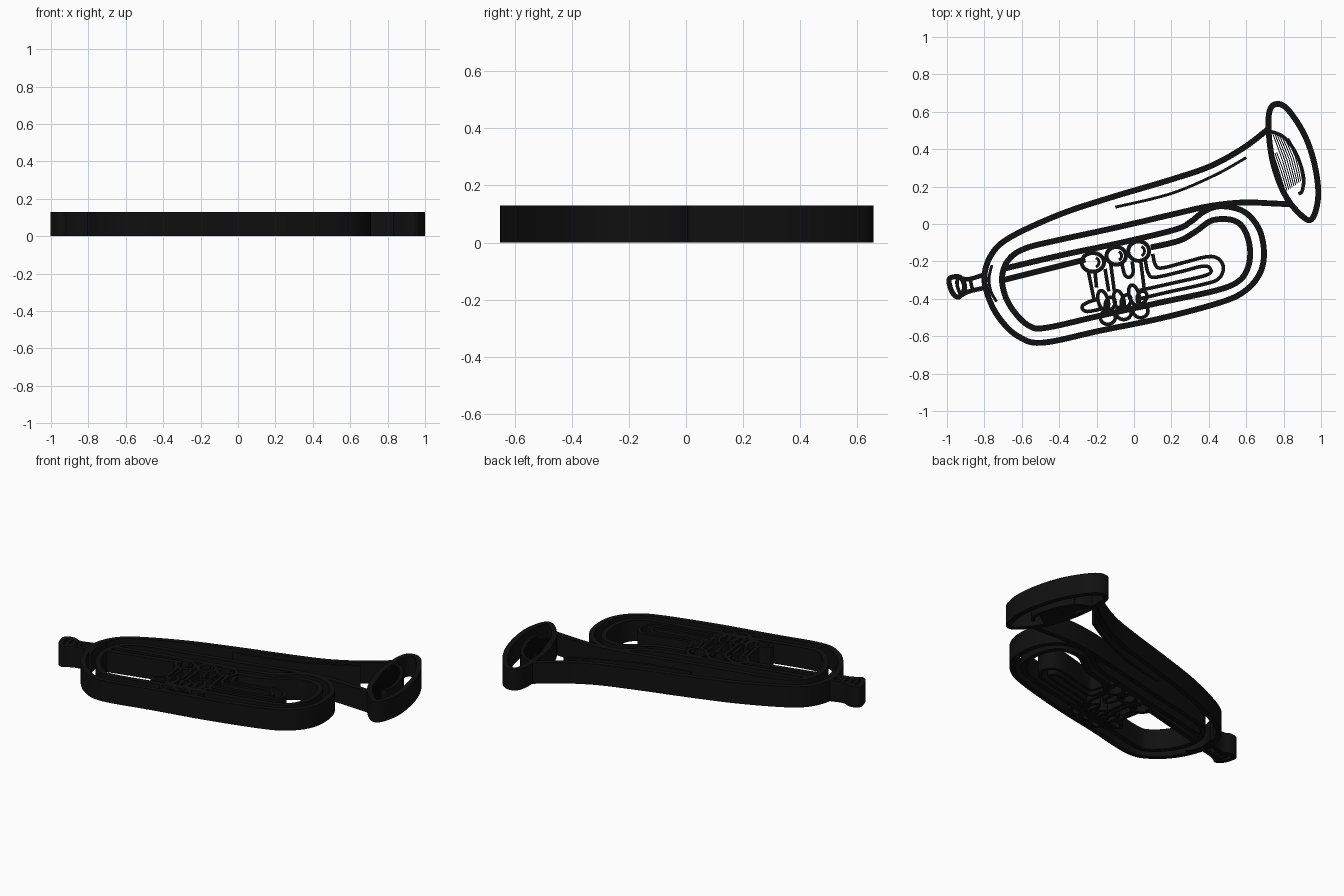
import bpy
import bmesh
import math
from mathutils import Vector

DEPTH = 0.13
THICK, MEDIUM, FINE, HAIR = .031, .019, .015, .005

default = bpy.data.objects.get("Cube")
if default:
    bpy.data.objects.remove(default, do_unlink=True)

black = bpy.data.materials.new("ink black")
black.use_nodes = True
black.diffuse_color = (.005, .005, .005, 1)
black.node_tree.nodes["Principled BSDF"].inputs["Base Color"].default_value = black.diffuse_color


def smooth_path(points, closed, steps):
    """Pass a smooth spline through the given points."""
    count = len(points)

    def pick(i):
        return points[i % count] if closed else points[max(0, min(count - 1, i))]

    result = []
    for i in range(count if closed else count - 1):
        a, b, c, d = (pick(i + k) for k in (-1, 0, 1, 2))
        for s in range(steps):
            t = s / steps
            result.append(.5 * (2 * b + (c - a) * t + (2 * a - 5 * b + 4 * c - d) * t * t
                                + (3 * b - a - 3 * c + d) * t ** 3))
    if not closed:
        result.append(points[-1])
    return result


def stroke(name, points, width=THICK, closed=False, steps=6):
    """Make an upright wall of constant width that follows a path."""
    path = smooth_path([Vector(p) for p in points], closed, steps)
    count = len(path)
    bm = bmesh.new()
    rows = []
    for i, p in enumerate(path):
        before = path[i - 1] if closed or i else p
        after = path[(i + 1) % count] if closed or i < count - 1 else p
        along = (after - before).normalized()
        side = Vector((-along.y, along.x)) * width / 2
        rows.append([bm.verts.new((q.x, q.y, z))
                     for q, z in ((p - side, 0), (p + side, 0), (p + side, DEPTH), (p - side, DEPTH))])
    for i in range(count if closed else count - 1):
        here, there = rows[i], rows[(i + 1) % count]
        for k in range(4):
            n = (k + 1) % 4
            bm.faces.new((here[k], here[n], there[n], there[k]))
    if not closed:
        bm.faces.new(rows[0])
        bm.faces.new(rows[-1])
    bmesh.ops.recalc_face_normals(bm, faces=bm.faces)
    mesh = bpy.data.meshes.new(name)
    bm.to_mesh(mesh)
    bm.free()
    mesh.materials.append(black)
    obj = bpy.data.objects.new(name, mesh)
    bpy.context.collection.objects.link(obj)
    return obj


def oval(name, center, rx, ry, width=MEDIUM, start=0, sweep=360, tilt=0):
    """Make a full or partial oval wall."""
    closed = sweep == 360
    points = []
    for i in range(12 if closed else 9):
        a = math.radians(start + sweep * i / (12 if closed else 8))
        x, y, r = rx * math.cos(a), ry * math.sin(a), math.radians(tilt)
        points.append((center[0] + x * math.cos(r) - y * math.sin(r),
                       center[1] + x * math.sin(r) + y * math.cos(r)))
    return stroke(name, points, width, closed, 3)


# Main tubing: outer wall from bell around the bends and back
stroke("outer_tube_wall", [
    (.72, .51), (.59, .41), (.41, .31), (.19, .235), (-.13, .14), (-.4, .05), (-.66, -.07),
    (-.76, -.16), (-.8, -.28), (-.775, -.4), (-.715, -.51), (-.62, -.6), (-.49, -.635),
    (-.18, -.57), (.14, -.505), (.46, -.42), (.59, -.36), (.67, -.27), (.695, -.16),
    (.67, -.03), (.59, .065), (.47, .095), (.38, .07), (.3, .01), (.22, -.03),
    (-.07, -.1), (-.38, -.165), (-.7, -.24)])

# Lower bell wall running into the inside of the loop
stroke("inner_tube_wall", [
    (.84, .105), (.74, .11), (.58, .115), (.4, .095), (.2, .05), (-.1, -.02), (-.4, -.085),
    (-.58, -.13), (-.67, -.19), (-.705, -.28), (-.69, -.38), (-.64, -.47), (-.56, -.545),
    (-.47, -.555), (-.18, -.49), (.14, -.42), (.44, -.355), (.56, -.305), (.61, -.23),
    (.62, -.13), (.59, -.03), (.53, .02), (.42, .02), (.33, -.04), (.24, -.09), (.09, -.125)])
stroke("lead_pipe_wall", [(-.7, -.3), (-.48, -.245), (-.26, -.19)])

# Reflections along the tubing
stroke("bell_tube_highlight", [(-.1, .09), (.19, .16), (.43, .26), (.6, .355)], FINE)
stroke("bend_highlight", [(-.76, -.22), (-.775, -.29), (-.765, -.36), (-.735, -.415)], FINE)

# Mouthpiece
stroke("mouthpiece_cup", [(-.985, -.29), (-.93, -.285), (-.905, -.34), (-.935, -.39),
                          (-.965, -.375), (-.985, -.33)], .027, True)
stroke("mouthpiece_top", [(-.94, -.285), (-.885, -.295), (-.8, -.27)], .024)
stroke("mouthpiece_bottom", [(-.93, -.385), (-.88, -.36), (-.79, -.34)], .024)
stroke("mouthpiece_rim", [(-.945, -.29), (-.945, -.33), (-.925, -.385)], MEDIUM)
stroke("mouthpiece_collar", [(-.875, -.29), (-.87, -.325), (-.86, -.36)], MEDIUM)

# Bell flare and mouth
stroke("bell_rim", [(.76, .641), (.82, .615), (.91, .48), (.965, .32), (.985, .15), (.95, .025),
                    (.885, .055), (.805, .16), (.745, .32), (.72, .49), (.725, .605)], THICK, True)
stroke("bell_mouth_edge", [(.73, .495), (.8, .465), (.865, .38), (.905, .26), (.9, .18), (.88, .16)], MEDIUM)

# Close-set fine shading ribs in the mouth, following its long direction
for i in range(12):
    t = i / 11
    top = Vector((.735 + .06 * t, .33 + .14 * t)) if i < 1 else Vector((.735 + .1 * t, .37 + .05 * t))
    if t > .3:
        top = Vector((.735 + .13 * (t - .3), .49 - .03 * t))
    end = Vector((.8 + .1 * t, .165 + .07 * t))
    stroke("bell_shade_rib", [top, (top + end) / 2 + Vector((.012 * t, .012 * t)), end], HAIR, steps=2)

# Valve caps with reflections, and the rounded bottom caps below
for cap, rx, ry in (((-.22, -.205), .06, .05), ((-.095, -.17), .052, .047), ((.025, -.145), .056, .052)):
    oval("valve_cap", cap, rx, ry, .021)
    oval("valve_cap_highlight", cap, rx * .55, ry * .55, FINE, -60, 120)
for foot, collar in (((-.14, -.5), (-.165, -.41)), ((-.055, -.475), (-.08, -.41)), ((.035, -.465), (.0, -.38))):
    oval("valve_foot", foot, .04, .036)
    oval("valve_collar", collar, .026, .055, tilt=15)
    middle = (Vector(foot) + Vector(collar)) / 2
    oval("valve_neck", middle + Vector((.025, .03)), .025, .035, tilt=-20)

# Valve casings
for a, b in (((-.245, -.25), (-.215, -.4)), ((-.21, -.25), (-.2, -.34)), ((-.125, -.21), (-.105, -.36)),
             ((.035, -.19), (.055, -.35)), ((-.155, -.24), (-.135, -.36))):
    stroke("valve_casing_line", [a, b], MEDIUM)
stroke("valve_link", [(-.065, -.21), (-.05, -.27), (-.025, -.285), (-.005, -.26), (-.01, -.2)], MEDIUM)

# Tuning slide and short stub tube
stroke("slide_outer", [(.1, -.16), (.115, -.22), (.15, -.235), (.27, -.205), (.39, -.175), (.45, -.185),
                       (.478, -.235), (.45, -.295), (.36, -.325), (.2, -.36), (.03, -.4)], MEDIUM)
stroke("slide_inner", [(.06, -.19), (.075, -.26), (.11, -.285), (.25, -.255), (.37, -.225), (.408, -.24),
                       (.39, -.272), (.22, -.313), (.03, -.355)], MEDIUM)
stroke("stub_tube", [(-.185, -.4), (-.25, -.42), (-.278, -.445), (-.25, -.468), (-.16, -.45)], MEDIUM)
